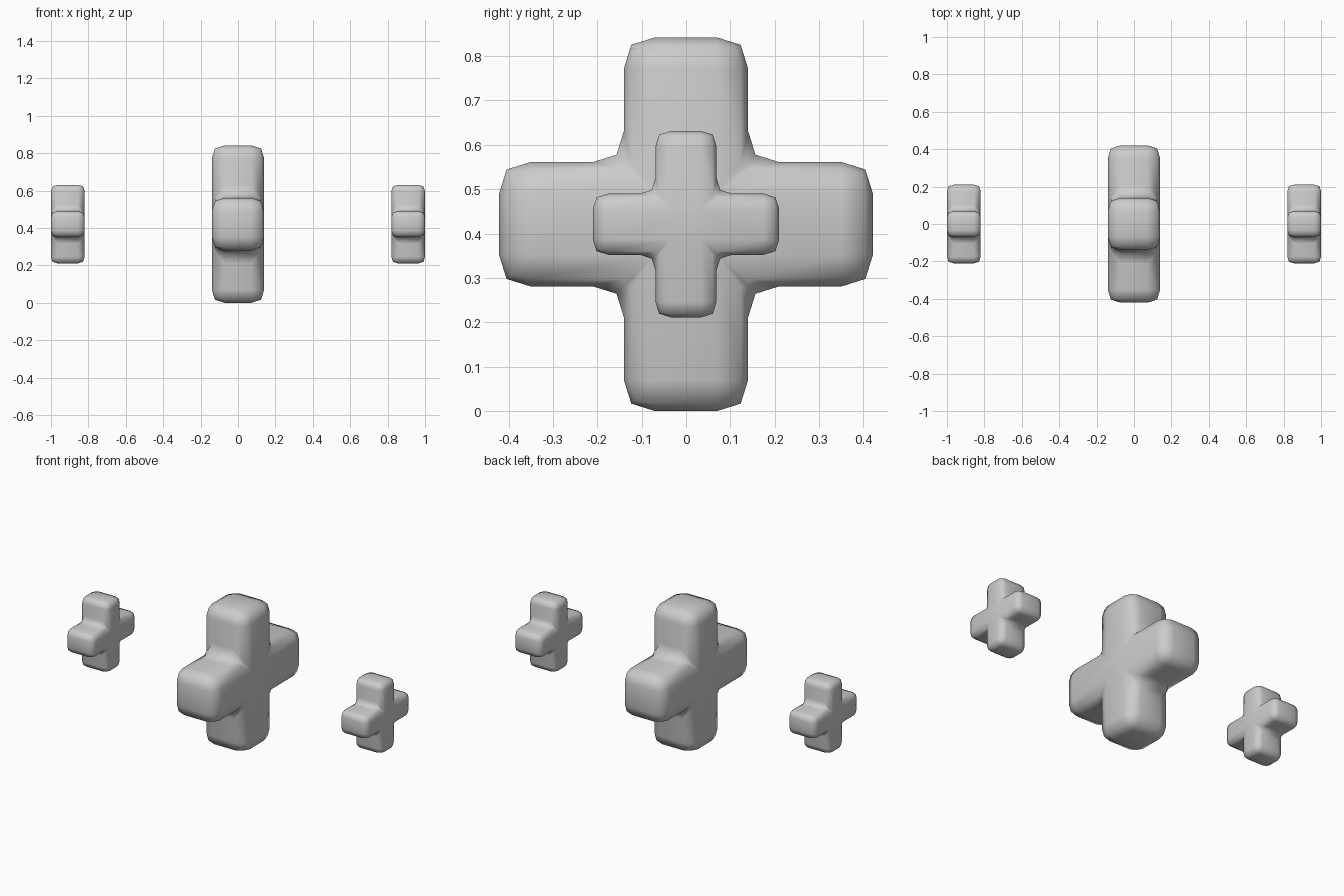
import bpy, bmesh

if "Cube" in bpy.data.objects:
    bpy.data.objects.remove(bpy.data.objects["Cube"])


def rounded_plus(name, x, half_depth, half_arm, reach, bevel):
    """Plus-shaped solid facing x, with all edges rounded."""
    a, r = half_arm, reach
    outline = [(a, r), (-a, r), (-a, a), (-r, a), (-r, -a), (-a, -a),
               (-a, -r), (a, -r), (a, -a), (r, -a), (r, a), (a, a)]
    bm = bmesh.new()
    face = bm.faces.new([bm.verts.new((-half_depth, y, z)) for y, z in outline])
    out = bmesh.ops.extrude_face_region(bm, geom=[face])
    top = [g for g in out["geom"] if isinstance(g, bmesh.types.BMVert)]
    bmesh.ops.translate(bm, verts=top, vec=(2 * half_depth, 0, 0))
    bmesh.ops.recalc_face_normals(bm, faces=bm.faces)
    mesh = bpy.data.meshes.new(name)
    bm.to_mesh(mesh)
    bm.free()
    obj = bpy.data.objects.new(name, mesh)
    bpy.context.collection.objects.link(obj)
    obj.location = (x, 0, 0.421)
    mod = obj.modifiers.new("round_edges", 'BEVEL')
    mod.width = bevel
    mod.segments = 2
    mod.profile = 0.58
    mod.limit_method = 'ANGLE'
    for p in mesh.polygons:
        p.use_smooth = True
    return obj


# large middle cross
rounded_plus("centre_cross", 0, 0.14, 0.14, 0.421, 0.07)

# small cross on each side
for name, s in (("left_cross", -1), ("right_cross", 1)):
    rounded_plus(name, s * 0.91, 0.09, 0.069, 0.21, 0.035)
